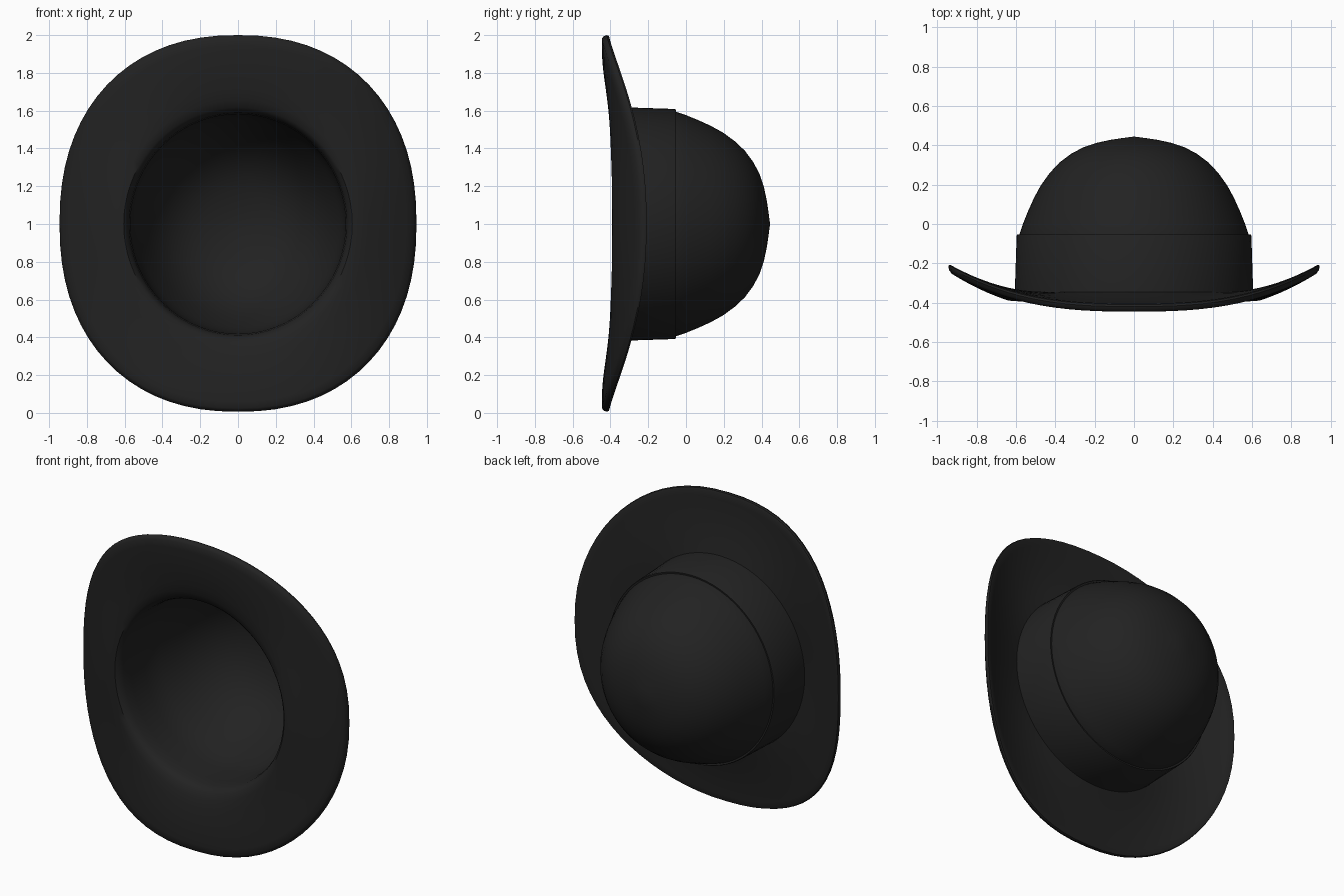
import bpy, bmesh, math

if "Cube" in bpy.data.objects:
    bpy.data.objects.remove(bpy.data.objects["Cube"])

N = 72  # segments around the hat

felt = bpy.data.materials.new("black_felt")
felt.diffuse_color = (0.016, 0.016, 0.016, 1)
felt.use_nodes = True
felt.node_tree.nodes["Principled BSDF"].inputs["Base Color"].default_value = felt.diffuse_color


def spow(c, e):
    return math.copysign(abs(c) ** e, c)


def crown_ring(r, y):
    """Slightly oval ring around the hat axis (the axis runs along y)."""
    return [(r * math.cos(2 * math.pi * i / N), y,
             1 + 1.02 * r * math.sin(2 * math.pi * i / N)) for i in range(N)]


def brim_ring(t, y_inner, edge_offset, sag):
    """Ring between crown base (t=0) and squarish curled outer edge (t=1)."""
    pts = []
    for i in range(N):
        a = 2 * math.pi * i / N
        c, s = math.cos(a), math.sin(a)
        ox, oz = 0.945 * spow(c, 2 / 2.25), 0.997 * spow(s, 2 / 2.25)
        edge_y = -0.42 + 0.203 * (abs(ox) / 0.945) ** 2.7 + edge_offset
        x = 0.605 * c * (1 - t) + ox * t
        z = 0.617 * s * (1 - t) + oz * t
        y = y_inner * (1 - t) + edge_y * t - sag * 4 * t * (1 - t)
        pts.append((x, y, 1.003 + z if t > 0.9 else 1 + z))
    return pts


def loft(name, rings, start=None, end=None, closed=False):
    """Bridge rings into one surface, with optional pole points."""
    bm = bmesh.new()
    vr = [[bm.verts.new(p) for p in ring] for ring in rings]
    pairs = list(zip(vr, vr[1:]))
    if closed:
        pairs.append((vr[-1], vr[0]))
    for a, b in pairs:
        for i in range(N):
            j = (i + 1) % N
            bm.faces.new((a[i], a[j], b[j], b[i]))
    for pole, ring in ((start, vr[0]), (end, vr[-1])):
        if pole:
            v = bm.verts.new(pole)
            for i in range(N):
                bm.faces.new((v, ring[i], ring[(i + 1) % N]))
    bmesh.ops.recalc_face_normals(bm, faces=bm.faces[:])
    me = bpy.data.meshes.new(name)
    bm.to_mesh(me)
    bm.free()
    me.materials.append(felt)
    ob = bpy.data.objects.new(name, me)
    bpy.context.collection.objects.link(ob)
    bpy.ops.object.select_all(action='DESELECT')
    ob.select_set(True)
    bpy.context.view_layer.objects.active = ob
    bpy.ops.object.shade_smooth_by_angle(angle=math.radians(40))
    return ob


# Dome profile (radius, y), from tip to band
dome = [(0.06, 0.437), (0.12, 0.428), (0.19, 0.413), (0.26, 0.389),
        (0.32, 0.357), (0.38, 0.312), (0.43, 0.258), (0.475, 0.195),
        (0.51, 0.13), (0.54, 0.063), (0.565, 0.0), (0.583, -0.055)]

# Hat body: outer dome, brim top, rim, brim underside, inner dome
rings = [crown_ring(r, y) for r, y in dome]
rings.append(crown_ring(0.595, -0.33))
rings += [brim_ring(t, -0.345, 0.015, 0.012)
          for t in (0.0, 0.15, 0.3, 0.45, 0.6, 0.75, 0.88, 0.96)]
rings += [brim_ring(0.99, -0.37, 0.01, 0), brim_ring(1.0, -0.37, 0.0, 0),
          brim_ring(0.985, -0.39, -0.016, 0)]
rings += [brim_ring(t, -0.40, -0.025, 0.015)
          for t in (0.95, 0.85, 0.7, 0.55, 0.4, 0.25, 0.1)]
rings += [crown_ring(0.605, -0.392), crown_ring(0.588, -0.375),
          crown_ring(0.577, -0.345), crown_ring(0.57, -0.28),
          crown_ring(0.565, -0.15)]
rings += [crown_ring(r * 0.95, y - 0.025) for r, y in reversed(dome)]
loft("hat_body", rings, start=(0, 0.445, 1), end=(0, 0.415, 1))

# Ribbon band around the crown base
loft("hat_band", [crown_ring(0.58, -0.055), crown_ring(0.593, -0.053),
                  crown_ring(0.597, -0.06), crown_ring(0.607, -0.365),
                  crown_ring(0.585, -0.365)], closed=True)
